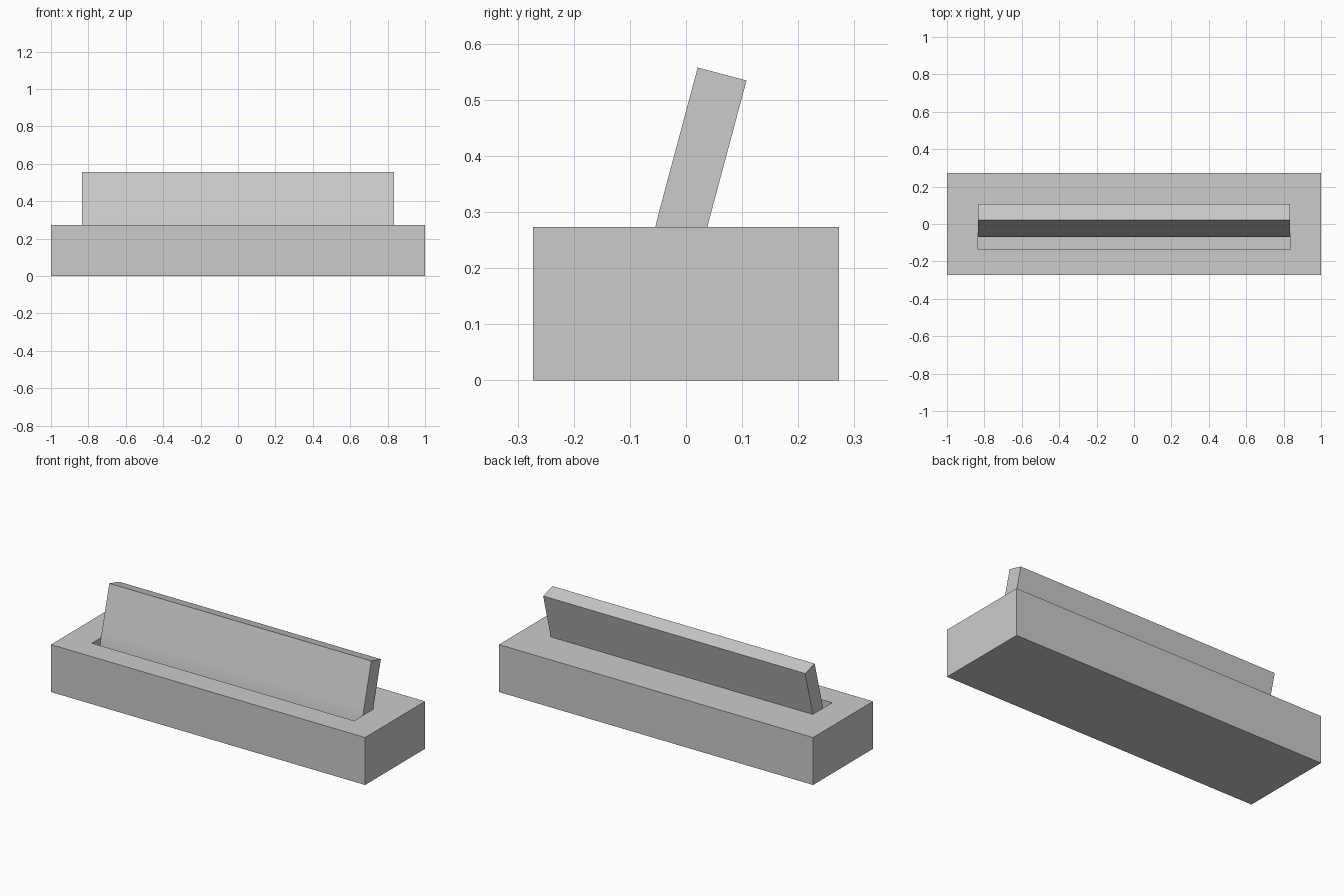
import bpy, bmesh, math

cube = bpy.data.objects.get("Cube")
if cube:
    bpy.data.objects.remove(cube, do_unlink=True)

grey = bpy.data.materials.new("plain_grey")
grey.use_nodes = True
GREY = (0.6, 0.6, 0.6, 1)
grey.diffuse_color = GREY
grey.node_tree.nodes["Principled BSDF"].inputs["Base Color"].default_value = GREY

HEIGHT, FLOOR = 0.273, 0.13
SLOT_X = 0.835


def finish(name, bm):
    bmesh.ops.recalc_face_normals(bm, faces=bm.faces)
    mesh = bpy.data.meshes.new(name)
    bm.to_mesh(mesh)
    bm.free()
    mesh.materials.append(grey)
    obj = bpy.data.objects.new(name, mesh)
    bpy.context.collection.objects.link(obj)
    return obj


def skin(name, rings):
    """Bridge matching closed rings of points and cap both ends."""
    bm = bmesh.new()
    loops = [[bm.verts.new(p) for p in ring] for ring in rings]
    for a, b in zip(loops, loops[1:]):
        for i in range(len(a)):
            j = (i + 1) % len(a)
            bm.faces.new((a[i], a[j], b[j], b[i]))
    bm.faces.new(loops[0][::-1])
    bm.faces.new(loops[-1])
    return finish(name, bm)


def rect(x, y0, y1, z):
    return [(-x, y0, z), (x, y0, z), (x, y1, z), (-x, y1, z)]


# Base block with a long sunken slot
skin("base", [
    rect(1, -0.2725, 0.2725, 0),
    rect(1, -0.2725, 0.2725, HEIGHT),
    rect(SLOT_X, -0.136, 0.04, HEIGHT),
    rect(SLOT_X, -0.136, 0.04, FLOOR),
])


# Leaning panel: upright in the slot, curving back into a straight slope
LEAN = math.radians(15)
STRAIGHT = 0.263
CENTRE_Y = 0.60


def side(radius, steps=8):
    pts = []
    for i in range(steps + 1):
        a = LEAN * i / steps
        pts.append((CENTRE_Y - radius * math.cos(a), FLOOR + radius * math.sin(a)))
    y, z = pts[-1]
    pts.append((y + STRAIGHT * math.sin(LEAN), z + STRAIGHT * math.cos(LEAN)))
    return pts


profile = side(0.67) + side(0.58)[::-1]
panel_x = SLOT_X - 0.001
panel = skin("leaning_panel", [[(x, y, z) for y, z in profile] for x in (-panel_x, panel_x)])

# Smooth the gentle curve, keep the corners crisp
bpy.ops.object.select_all(action="DESELECT")
panel.select_set(True)
bpy.context.view_layer.objects.active = panel
bpy.ops.object.shade_smooth_by_angle(angle=math.radians(30))
